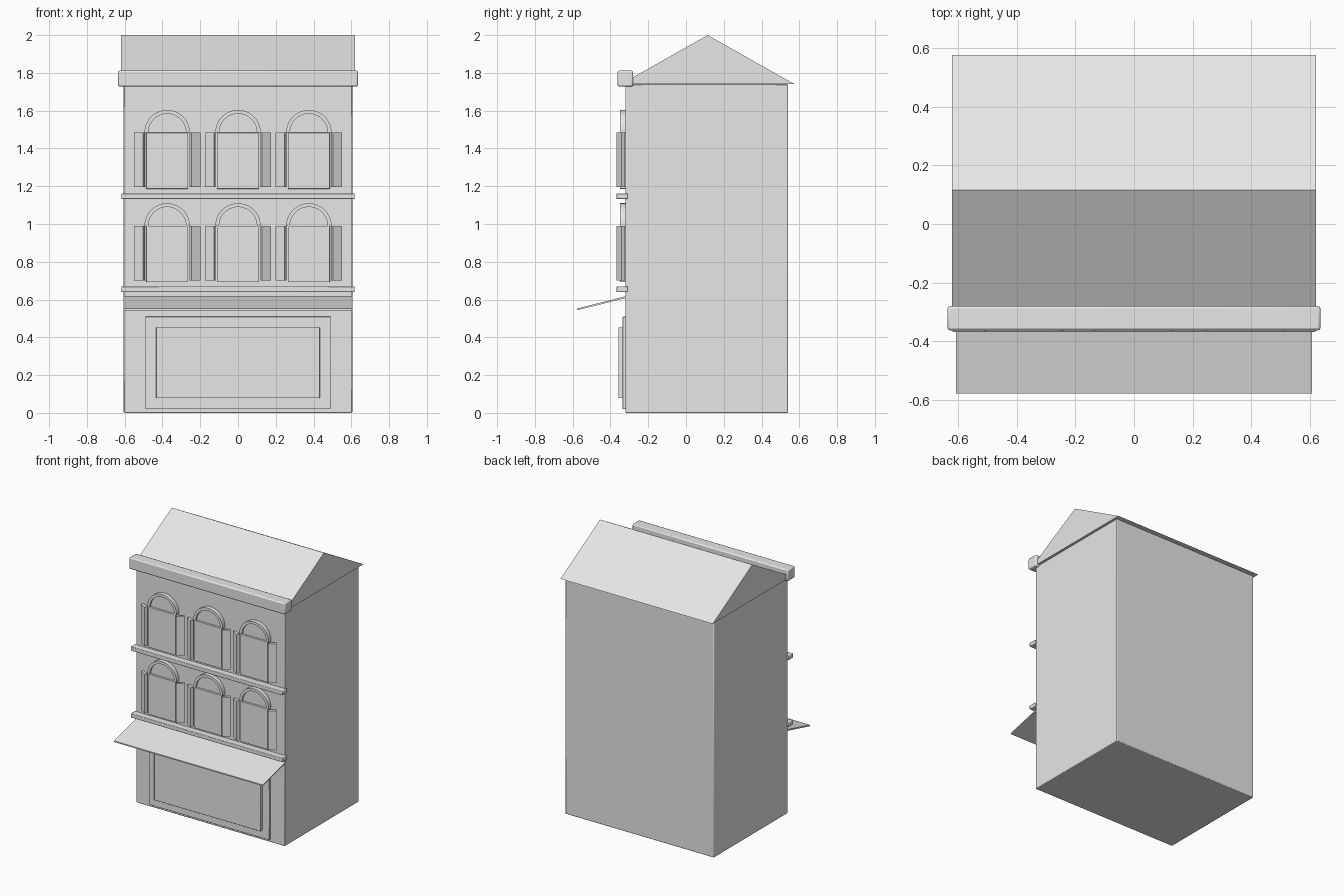
import bpy, bmesh, math
from mathutils import Matrix

cube = bpy.data.objects.get("Cube")
if cube:
    bpy.data.objects.remove(cube, do_unlink=True)

GREY = (0.8, 0.8, 0.8, 1)
mat = bpy.data.materials.new("light_grey")
mat.use_nodes = True
mat.diffuse_color = GREY
mat.node_tree.nodes["Principled BSDF"].inputs["Base Color"].default_value = GREY

WALL = -0.32  # front wall plane


def finish(name, bm, bevel=0):
    bmesh.ops.recalc_face_normals(bm, faces=bm.faces)
    mesh = bpy.data.meshes.new(name)
    bm.to_mesh(mesh)
    bm.free()
    mesh.materials.append(mat)
    ob = bpy.data.objects.new(name, mesh)
    bpy.context.collection.objects.link(ob)
    if bevel:
        mod = ob.modifiers.new("soft_edges", "BEVEL")
        mod.width = bevel
        mod.segments = 2
        bpy.ops.object.select_all(action="DESELECT")
        ob.select_set(True)
        bpy.context.view_layer.objects.active = ob
        bpy.ops.object.shade_smooth_by_angle(angle=math.radians(60))
    return ob


def box(name, x, y, z, bevel=0, turn=0):
    """Box from (min, max) ranges, turned about its own upright axis."""
    bm = bmesh.new()
    bmesh.ops.create_cube(bm, size=1)
    size = [b - a for a, b in (x, y, z)]
    mid = [(a + b) / 2 for a, b in (x, y, z)]
    bm.transform(Matrix.Translation(mid) @ Matrix.Rotation(turn, 4, "Z")
                 @ Matrix.Diagonal((*size, 1)))
    return finish(name, bm, bevel)


def extrude(name, points, move):
    """Prism made by sweeping an outline along a vector."""
    bm = bmesh.new()
    face = bm.faces.new([bm.verts.new(p) for p in points])
    new = bmesh.ops.extrude_face_region(bm, geom=[face])["geom"]
    bmesh.ops.translate(bm, vec=move,
                        verts=[v for v in new if isinstance(v, bmesh.types.BMVert)])
    return finish(name, bm)


def half_circle(x, y, z, radius, steps=20):
    return [(x + radius * math.cos(math.pi * i / steps), y,
             z + radius * math.sin(math.pi * i / steps)) for i in range(steps + 1)]


# Main block and gabled roof
box("building_body", (-0.605, 0.605), (WALL, 0.54), (0, 1.74), 0.005)
extrude("gable_roof", [(-0.62, -0.346, 1.74), (-0.62, 0.575, 1.74), (-0.62, 0.115, 2)],
        (1.24, 0, 0))

# Horizontal trim
box("cornice", (-0.635, 0.635), (-0.362, -0.28), (1.728, 1.812), 0.008)
for name, z in (("lower_ledge", 0.64), ("upper_ledge", 1.132)):
    box(name, (-0.618, 0.618), (-0.368, -0.31), (z, z + 0.03), 0.004)

# Sloping awning
extrude("awning", [(-0.607, -0.31, 0.62), (-0.607, -0.578, 0.552),
                   (-0.607, -0.578, 0.543), (-0.607, -0.31, 0.61)], (1.214, 0, 0))

# Shopfront
box("shop_frame", (-0.49, 0.49), (-0.335, -0.31), (0.02, 0.51), 0.002)
box("shop_window", (-0.433, 0.433), (-0.358, -0.31), (0.078, 0.453), 0.002)

# Arched windows with half-open shutters
for floor, spring in (("lower", 0.99), ("upper", 1.484)):
    for col, x in (("right", -0.375), ("middle", 0), ("left", 0.375)):
        tag = f"{floor}_{col}"
        box(f"{tag}_window", (x - 0.111, x + 0.111), (-0.35, -0.31),
            (spring - 0.298, spring), 0.002)
        extrude(f"{tag}_fanlight", half_circle(x, -0.335, spring, 0.101), (0, 0.025, 0))
        ring = half_circle(x, -0.35, spring, 0.12) + half_circle(x, -0.35, spring, 0.1)[::-1]
        extrude(f"{tag}_arch", ring, (0, 0.04, 0))
        for side, s in (("right", -1), ("left", 1)):
            cx = x + s * 0.147
            box(f"{tag}_{side}_shutter", (cx - 0.0275, cx + 0.0275), (-0.356, -0.336),
                (spring - 0.289, spring), 0, s * math.radians(30))
